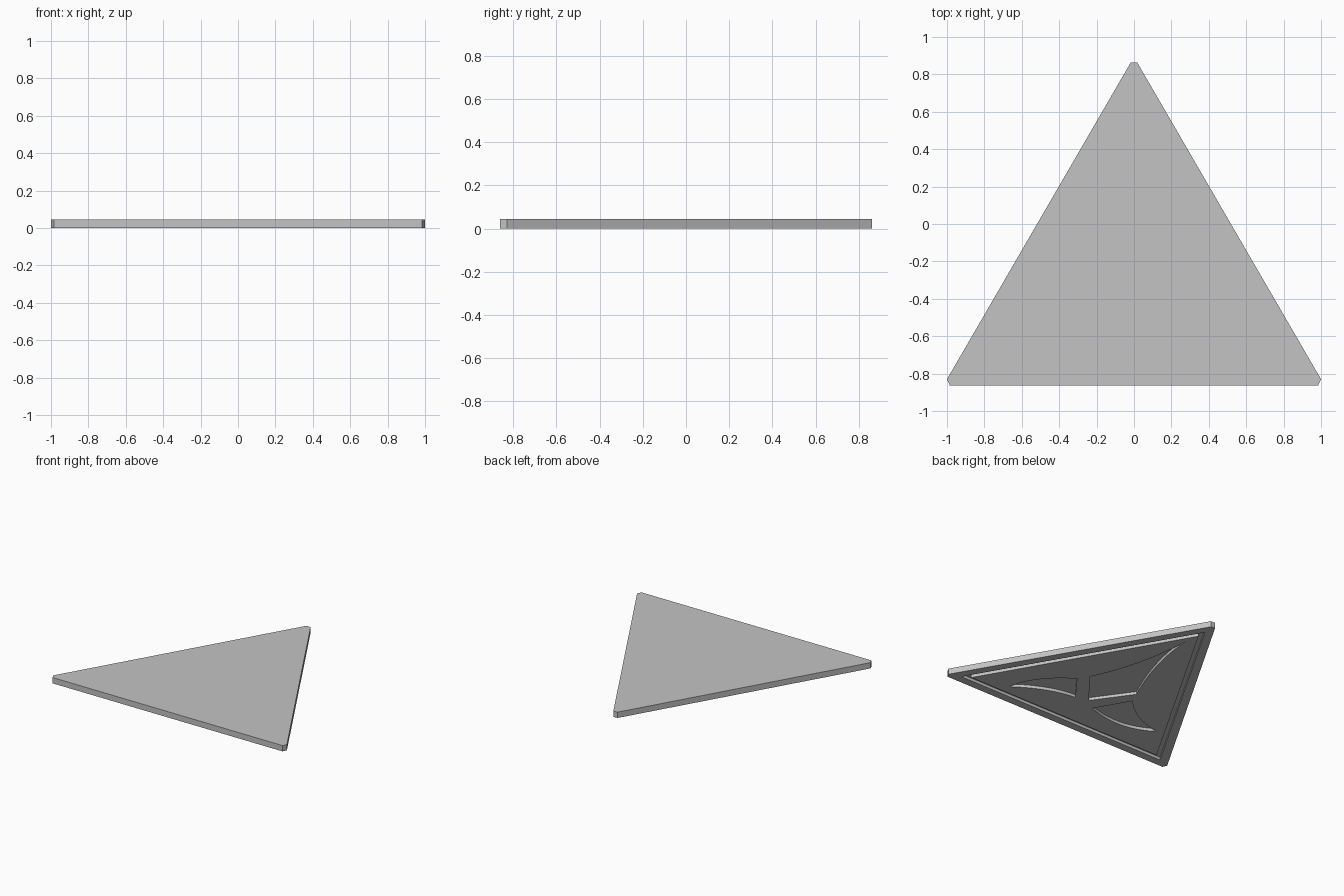
import bpy, bmesh, math
from mathutils import Vector

if "Cube" in bpy.data.objects:
    bpy.data.objects.remove(bpy.data.objects["Cube"])

THICK, DEPTH = 0.045, 0.022
CENTRE = Vector((0, -0.275))

grey = bpy.data.materials.new("plain_grey")
grey.use_nodes = True
colour = (0.55, 0.55, 0.55, 1)
grey.diffuse_color = colour
grey.node_tree.nodes["Principled BSDF"].inputs["Base Color"].default_value = colour


def make_object(name, bm):
    bmesh.ops.recalc_face_normals(bm, faces=bm.faces)
    mesh = bpy.data.meshes.new(name)
    bm.to_mesh(mesh)
    bm.free()
    mesh.materials.append(grey)
    obj = bpy.data.objects.new(name, mesh)
    bpy.context.collection.objects.link(obj)
    return obj


def prism(name, outline, low, high):
    """Extrude a flat outline between two heights."""
    bm = bmesh.new()
    face = bm.faces.new([bm.verts.new((p[0], p[1], low)) for p in outline])
    top = bmesh.ops.extrude_face_region(bm, geom=[face])["geom"]
    verts = [v for v in top if isinstance(v, bmesh.types.BMVert)]
    bmesh.ops.translate(bm, verts=verts, vec=(0, 0, high - low))
    return make_object(name, bm)


def triangle_ring(name, outer, inner, low, high):
    """Triangular band between two inradii."""
    bm = bmesh.new()

    def corners(inradius, z):
        result = []
        for i in range(3):
            a = math.radians(90 + 120 * i)
            p = CENTRE + 2 * inradius * Vector((math.cos(a), math.sin(a)))
            result.append(bm.verts.new((p.x, p.y, z)))
        return result

    loops = [corners(outer, low), corners(outer, high),
             corners(inner, high), corners(inner, low)]
    for k in range(4):
        a, b = loops[k], loops[(k + 1) % 4]
        for i in range(3):
            j = (i + 1) % 3
            bm.faces.new((a[i], a[j], b[j], b[i]))
    return make_object(name, bm)


def bow(start, middle, end, steps=12):
    """Curve from start to just before end, through middle."""
    a, m, b = Vector(start), Vector(middle), Vector(end)
    c = 2 * m - (a + b) / 2
    return [(1 - t) ** 2 * a + 2 * t * (1 - t) * c + t * t * b
            for t in (i / steps for i in range(steps))]


# Plate with clipped corners
half = [(0.985, -0.8625), (1, -0.83), (0.018, 0.8625)]
plate = prism("triangular_plate", half + [(-x, y) for x, y in reversed(half)], 0, THICK)

# Recesses in the underside: border groove and three curved blades
back_tip, left_tip, right_tip = (0.02, 0.59), (0.56, -0.69), (-0.63, -0.51)
back_blade = (bow((0.22, -0.22), (0.08, 0.16), back_tip)
              + bow(back_tip, (-0.04, 0.21), (-0.19, -0.2))
              + [(-0.19, -0.2), (0.01, -0.48)])
left_blade = (bow((0.27, -0.3), (0.47, -0.48), left_tip)
              + bow(left_tip, (0.33, -0.56), (0.11, -0.51))
              + [(0.11, -0.51)])
right_blade = (bow((-0.23, -0.29), (-0.4, -0.43), right_tip)
               + bow(right_tip, (-0.375, -0.6), (-0.08, -0.55))
               + [(-0.08, -0.55)])
cutters = [triangle_ring("groove_cutter", 0.525, 0.49, -0.02, DEPTH)]
for outline in (back_blade, left_blade, right_blade):
    cutters.append(prism("blade_cutter", outline, -0.02, DEPTH))

bpy.context.view_layer.objects.active = plate
for cutter in cutters:
    cutter.hide_render = True
    cut = plate.modifiers.new("recess", "BOOLEAN")
    cut.operation = "DIFFERENCE"
    cut.solver = "EXACT"
    cut.object = cutter
    bpy.ops.object.modifier_apply(modifier=cut.name)
    bpy.data.objects.remove(cutter)
